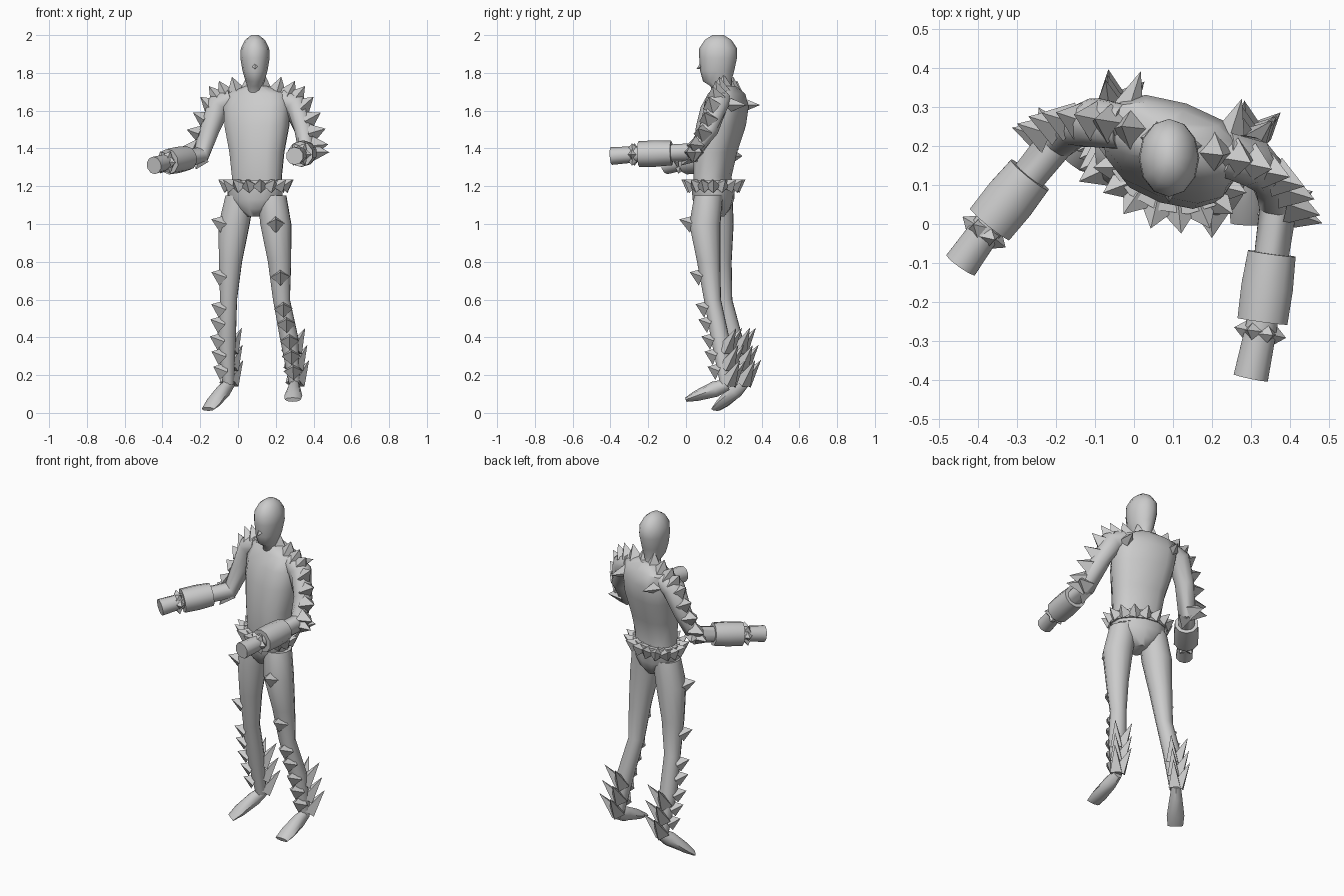
import bpy, bmesh, math
from mathutils import Vector

cube = bpy.data.objects.get("Cube")
if cube:
    bpy.data.objects.remove(cube)

grey = bpy.data.materials.new("plain_grey")
grey.use_nodes = True
colour = (.6, .6, .6, 1)
grey.diffuse_color = colour
grey.node_tree.nodes["Principled BSDF"].inputs["Base Color"].default_value = colour

# Body directions: the figure is turned a little to its right
UP = Vector((0, 0, 1))
SIDE = Vector((3, -1, 0)).normalized()
BACK = Vector((1, 3, 0)).normalized()


def finish(name, bm, smooth):
    bmesh.ops.recalc_face_normals(bm, faces=bm.faces)
    mesh = bpy.data.meshes.new(name)
    bm.to_mesh(mesh)
    bm.free()
    mesh.materials.append(grey)
    obj = bpy.data.objects.new(name, mesh)
    bpy.context.collection.objects.link(obj)
    if smooth:
        bpy.ops.object.select_all(action='DESELECT')
        obj.select_set(True)
        bpy.context.view_layer.objects.active = obj
        bpy.ops.object.shade_smooth_by_angle(angle=math.radians(45))


def tube(name, centres, widths, depths, axis=None, side=SIDE, sides=12, square=1):
    """Closed skin over elliptical rings placed along a path."""
    bm = bmesh.new()
    loops = []
    last = len(centres) - 1
    for i, centre in enumerate(centres):
        along = axis or (centres[min(i + 1, last)] - centres[max(i - 1, 0)]).normalized()
        across = (side - along * side.dot(along)).normalized()
        other = along.cross(across)
        loop = []
        for k in range(sides):
            angle = math.tau * k / sides
            c, s = (math.copysign(abs(value) ** square, value)
                    for value in (math.cos(angle), math.sin(angle)))
            loop.append(bm.verts.new(centre + across * c * widths[i] + other * s * depths[i]))
        loops.append(loop)
    for low, high in zip(loops, loops[1:]):
        for k in range(sides):
            j = (k + 1) % sides
            bm.faces.new((low[k], low[j], high[j], high[k]))
    bm.faces.new(loops[0])
    bm.faces.new(loops[-1])
    finish(name, bm, True)


def stack(name, x, rings, **options):
    """Upright skin of level rings given as (height, y, half width, half depth)."""
    heights, ys, widths, depths = zip(*rings)
    centres = [Vector((x, y, z)) for y, z in zip(ys, heights)]
    tube(name, centres, widths, depths, axis=UP, **options)


def spikes(name, items):
    """Four-sided pyramids given as (base centre, tip, base radius)."""
    bm = bmesh.new()
    for base, tip, radius in items:
        along = (tip - base).normalized()
        across = along.orthogonal().normalized()
        other = along.cross(across)
        ring = []
        for k in range(4):
            angle = math.tau * (k + .5) / 4
            ring.append(bm.verts.new(base + (across * math.cos(angle) + other * math.sin(angle)) * radius))
        top = bm.verts.new(tip)
        bm.faces.new(ring)
        for k in range(4):
            bm.faces.new((ring[k], ring[(k + 1) % 4], top))
    finish(name, bm, False)


# Torso, pelvis and belt
stack("torso", .1, [(1.16, .15, .14, .09), (1.25, .14, .137, .09), (1.38, .155, .15, .105),
                    (1.52, .185, .178, .118), (1.62, .205, .185, .11), (1.69, .215, .17, .08),
                    (1.73, .21, .06, .05)], square=.8)
stack("pelvis", .09, [(1.2, .145, .155, .11), (1.13, .145, .152, .105),
                      (1.08, .145, .1, .09), (1.04, .145, .04, .06)])
stack("belt", .095, [(z, .145, .16, .115) for z in (1.18, 1.23)])
belt_centre = Vector((.095, .145, 1.2))
belt_items = []
for k in range(16):
    angle = math.tau * k / 16
    across, back = SIDE * math.cos(angle), BACK * math.sin(angle)
    edge = belt_centre + across * .15 + back * .11
    belt_items.append((edge, edge + (across + back) * .055 + UP * .035, .042))
spikes("belt_spikes", belt_items)

# Head and nose
stack("head", .09, [(1.66, .2, .05, .05), (1.73, .185, .04, .055), (1.755, .165, .05, .075),
                    (1.81, .165, .066, .09), (1.88, .17, .078, .1), (1.93, .17, .075, .1),
                    (1.975, .17, .052, .07), (2, .17, .02, .03)],
      side=Vector((1, 0, 0)))
spikes("nose", [(Vector((.09, .11, 1.85)), Vector((.09, .055, 1.82)), .035)])

# Arms: collar, shoulder, upper arm, elbow, wrist, fist
arm_radii = (.06, .065, .053, .05, .042, .047)
arms = {
    "right": [(-.03, .25, 1.66), (-.1, .26, 1.63), (-.15, .25, 1.5),
              (-.2, .21, 1.36), (-.37, 0, 1.33), (-.445, -.105, 1.31)],
    "left": [(.23, .18, 1.66), (.3, .16, 1.63), (.35, .12, 1.5),
             (.37, .04, 1.38), (.33, -.25, 1.37), (.3, -.395, 1.36)]}
neck = Vector((.095, .21, 1.68))
for name, points in arms.items():
    points = [Vector(p) for p in points]
    collar, shoulder, middle, elbow, wrist, fist = points
    outward = SIDE if name == "left" else -SIDE
    tube(name + "_arm", points, arm_radii, arm_radii, side=UP, sides=10)
    cuff = [elbow.lerp(wrist, f) for f in (.4, .7, 1)]
    cuff_radii = (.065, .07, .068)
    tube(name + "_gauntlet", cuff, cuff_radii, cuff_radii, side=UP, sides=10)

    # Spikes turn from upward at the neck to outward at the elbow
    items = []
    path = [neck, collar, shoulder, middle, elbow]
    for i, (start, end) in enumerate(zip(path, path[1:])):
        for f in (.25, .75):
            turn = (i + f) / 4 * math.pi / 2
            way = UP * math.cos(turn) + outward * math.sin(turn)
            root = start.lerp(end, f)
            items.append((root + way * .035, root + way * .12, .052))
    # Elbow and shoulder blade spikes
    for root, way, reach in ((elbow, outward, .12), (elbow, outward + BACK, .1),
                             (elbow, -UP - BACK, .1), (collar - UP * .03, BACK, .15)):
        way = way.normalized()
        items.append((root + way * .02, root + way * reach, .052))
    # Ring of spikes around the wrist
    along = (fist - wrist).normalized()
    across = along.cross(UP).normalized()
    root = wrist.lerp(fist, .2)
    for k in range(6):
        angle = math.tau * k / 6
        out = UP * math.sin(angle) + across * math.cos(angle)
        items.append((root + out * .03, root + out * .068, .032))
    spikes(name + "_arm_spikes", items)

# Legs share heights and radii; each has its own lean
leg_heights = (1.15, 1, .8, .6, .4, .15)
leg_radii = (.078, .084, .063, .046, .05, .03)
leg_xs = {"right": (.01, -.02, -.04, -.05, -.06, -.05), "left": (.18, .2, .22, .23, .27, .3)}
leg_ys = {"right": (.17, .17, .18, .2, .25, .29), "left": (.12, .1, .12, .14, .18, .21)}
heel_and_toe = {"right": ((-.04, .31, .16), (-.16, .16, .02)), "left": ((.3, .22, .15), (.29, 0, .07))}
shin_way = {"right": -SIDE - BACK, "left": Vector((0, -1, 0))}


def leg_at(points, z):
    """Centre and radius of a leg at a height."""
    for i, (high, low) in enumerate(zip(points, points[1:])):
        if low.z <= z <= high.z:
            f = (high.z - z) / (high.z - low.z)
            return high.lerp(low, f), leg_radii[i] * (1 - f) + leg_radii[i + 1] * f


for name in ("right", "left"):
    points = [Vector(p) for p in zip(leg_xs[name], leg_ys[name], leg_heights)]
    tube(name + "_leg", points, leg_radii, leg_radii, axis=UP)
    heel, toe = (Vector(p) for p in heel_and_toe[name])
    sole = [heel.lerp(toe, f) for f in (0, .3, .75, 1)]
    tube(name + "_foot", sole, (.025, .035, .048, .042), (.03, .042, .028, .012),
         side=(heel - toe).cross(UP), sides=8)

    # Thigh, knee and shin spikes
    items = []
    way = shin_way[name].normalized()
    for z in (1, .72, .55, .47, .38, .3, .22):
        centre, radius = leg_at(points, z)
        items.append((centre + way * radius * .75, centre + way * (radius + .052) + UP * .025, .05))
    # Paired calf spikes sweeping up and back
    for z in (.33, .24, .16):
        centre, radius = leg_at(points, z)
        for spread in (-.5, .5):
            way = (BACK + SIDE * spread).normalized()
            items.append((centre + way * radius * .6, centre + way * .11 + UP * .12, .045))
    spikes(name + "_leg_spikes", items)
